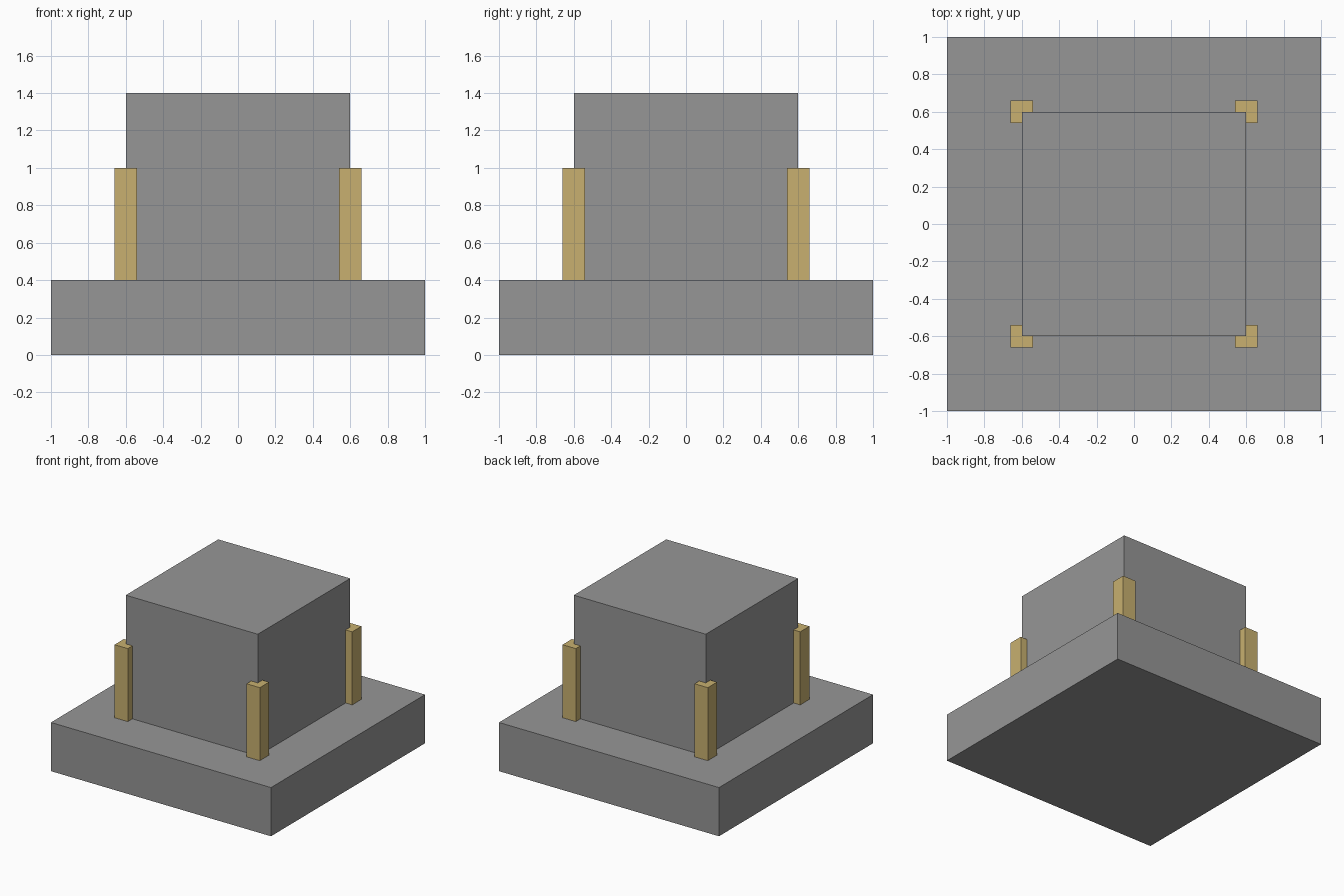
import bpy

if "Cube" in bpy.data.objects:
    bpy.data.objects.remove(bpy.data.objects["Cube"])


def material(name, rgb):
    mat = bpy.data.materials.new(name)
    mat.diffuse_color = (*rgb, 1.0)
    mat.use_nodes = True
    mat.node_tree.nodes["Principled BSDF"].inputs["Base Color"].default_value = mat.diffuse_color
    return mat


def box(name, x, y, z0, z1, width, mat):
    """Square-based box standing between heights z0 and z1."""
    bpy.ops.mesh.primitive_cube_add(size=1, location=(x, y, (z0 + z1) / 2))
    obj = bpy.context.object
    obj.name = name
    obj.scale = (width, width, z1 - z0)
    bpy.ops.object.transform_apply(location=False, rotation=False, scale=True)
    obj.data.materials.append(mat)
    return obj


stone = material("stone_grey", (0.305, 0.305, 0.305))
gold = material("pale_gold", (0.578, 0.434, 0.162))

# Wide plinth with the main block on top
box("base_slab", 0, 0, 0.0, 0.4, 2.0, stone)
box("main_block", 0, 0, 0.4, 1.4, 1.2, stone)

# Corner posts wrapping the block's vertical edges
for side_y, label_y in ((-1, "front"), (1, "back")):
    for side_x, label_x in ((-1, "left"), (1, "right")):
        box(f"corner_post_{label_y}_{label_x}", 0.6 * side_x, 0.6 * side_y,
            0.4, 1.0, 0.12, gold)
